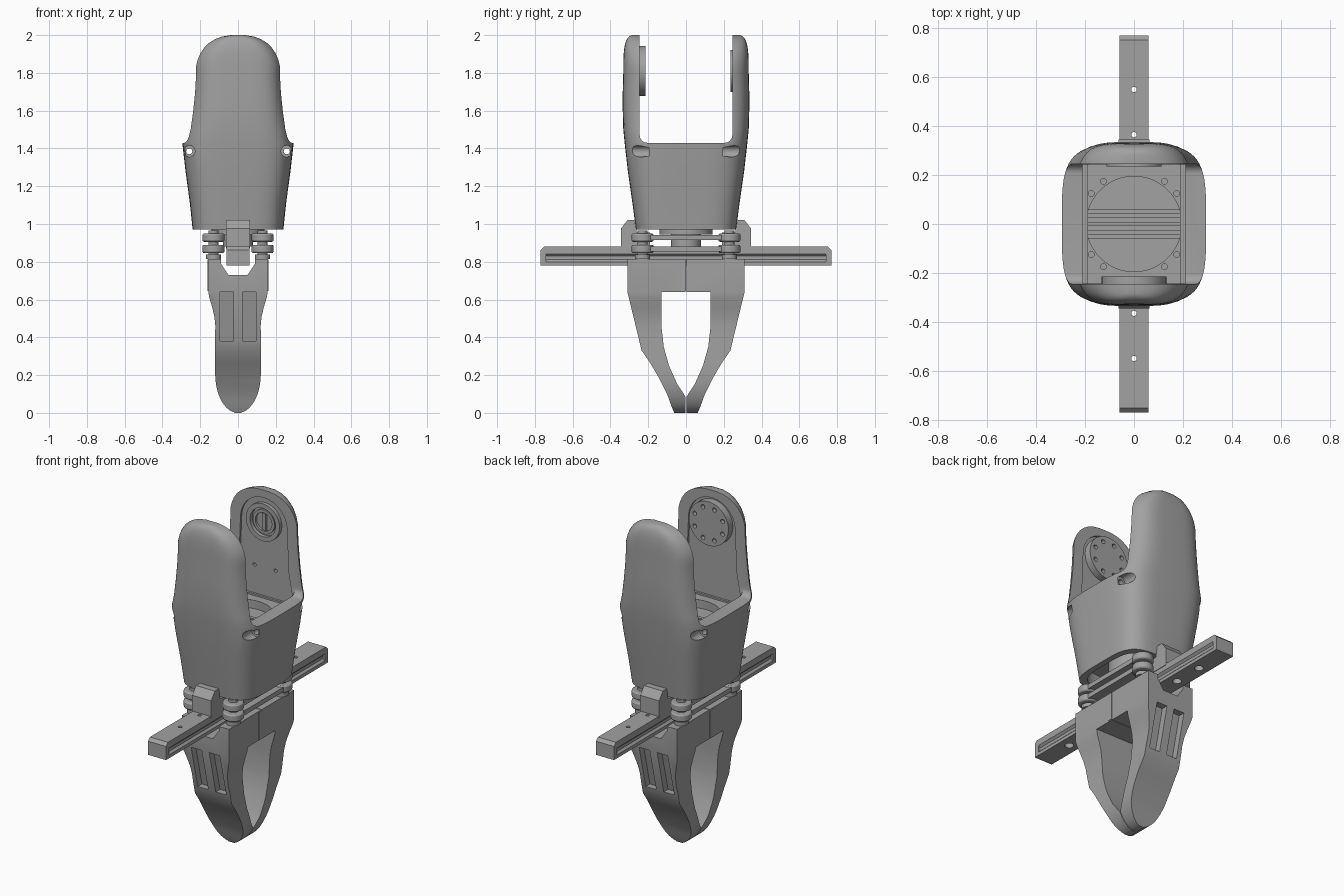
import bpy, bmesh, math

old = bpy.data.objects.get("Cube")
if old:
    bpy.data.objects.remove(old, do_unlink=True)

grey = bpy.data.materials.new("machined grey")
grey.use_nodes = True
grey.diffuse_color = (0.36, 0.36, 0.36, 1)
grey.node_tree.nodes["Principled BSDF"].inputs["Base Color"].default_value = grey.diffuse_color


def skin(name, rings):
    """Closed solid through a stack of rings with equal point counts."""
    bm = bmesh.new()
    rows = [[bm.verts.new(p) for p in ring] for ring in rings]
    n = len(rows[0])
    for lo, hi in zip(rows, rows[1:]):
        for i in range(n):
            j = (i + 1) % n
            bm.faces.new((lo[i], lo[j], hi[j], hi[i]))
    bm.faces.new(rows[0])
    bm.faces.new(rows[-1])
    bmesh.ops.recalc_face_normals(bm, faces=bm.faces)
    mesh = bpy.data.meshes.new(name)
    bm.to_mesh(mesh)
    bm.free()
    mesh.materials.append(grey)
    ob = bpy.data.objects.new(name, mesh)
    bpy.context.collection.objects.link(ob)
    return ob


PLACE = {"x": lambda u, v, t: (t, u, v),
         "y": lambda u, v, t: (u, t, v),
         "z": lambda u, v, t: (u, v, t)}


def prism(name, axis, pts, a, b):
    return skin(name, [[PLACE[axis](u, v, t) for u, v in pts] for t in (a, b)])


def arc(u, v, r, start, end, n):
    angles = [math.radians(start + (end - start) * i / n) for i in range(n + 1)]
    return [(u + r * math.cos(t), v + r * math.sin(t)) for t in angles]


def rod(name, axis, u, v, r, a, b, n=32):
    return prism(name, axis, arc(u, v, r, 0, 360, n)[:-1], a, b)


def box(name, x0, x1, y0, y1, z0, z1):
    return prism(name, "z", [(x0, y0), (x1, y0), (x1, y1), (x0, y1)], z0, z1)


def carve(ob, cutters, operation="DIFFERENCE"):
    for c in cutters:
        mod = ob.modifiers.new("carve", "BOOLEAN")
        mod.operation, mod.solver, mod.object = operation, "EXACT", c
        bpy.context.view_layer.objects.active = ob
        bpy.ops.object.modifier_apply(modifier=mod.name)
        bpy.data.objects.remove(c, do_unlink=True)


def soft(ob, width):
    mod = ob.modifiers.new("soft edges", "BEVEL")
    mod.width, mod.segments, mod.limit_method = width, 2, "ANGLE"
    return ob


def oval(hx, hy, z, n=72):
    """Squarish superellipse ring."""
    power = lambda c: math.copysign(abs(c) ** 0.5, c)
    return [(hx * power(math.cos(t)), hy * power(math.sin(t)), z)
            for t in (2 * math.pi * i / n for i in range(n))]


def mirrored(half):
    return half + [(-u, v) for u, v in reversed(half)]


# Housing: lofted outer body with two rounded arms
sections = [(0.24, 0.265, 0.97), (0.256, 0.285, 1.12), (0.278, 0.308, 1.28),
            (0.295, 0.325, 1.43), (0.274, 0.332, 1.5), (0.258, 0.335, 1.6),
            (0.247, 0.335, 1.7), (0.242, 0.332, 1.8)]
for i in range(1, 9):
    t = math.radians(10.5 * i)
    hy = 0.332 - 0.045 * (i / 8) ** 3
    sections.append((0.245 * math.cos(t) ** 0.75, hy, 1.8 + 0.2 * math.sin(t) / math.sin(math.radians(84))))
housing = skin("housing", [oval(*s) for s in sections])

gap = ([(-0.245, 2.1)] + arc(-0.205, 1.47, 0.04, 180, 270, 8)
       + arc(0.205, 1.47, 0.04, 270, 360, 8) + [(0.245, 2.1)])
arch = [(-0.2, 1.36), (0.2, 1.36), (0.165, 1.55)] + arc(0, 1.8, 0.155, 0, 180, 24) + [(-0.165, 1.55)]
cuts = [prism("gap", "x", gap, -0.5, 0.5),
        box("tray", -0.21, 0.21, -0.244, 0.244, 1.35, 1.6),
        prism("arch", "y", arch, -0.257, 0.257),
        rod("well", "z", 0, 0, 0.195, 1.3, 1.5, 48),
        skin("underside", [oval(0.205, 0.225, z) for z in (0.9, 1.05)])]
for sx in (-1, 1):
    cuts.append(rod("bolt_hole", "y", sx * 0.258, 1.385, 0.016, -0.5, 0.5, 24))
    cuts.append(rod("rear_hole", "y", sx * 0.07, 1.53, 0.01, 0.2, 0.28, 12))
    for sy in (-1, 1):
        cuts.append(rod("countersink", "y", sx * 0.258, 1.385, 0.03, sy * 0.195, sy * 0.5, 24))
        for u, v in ((0.125, 0.175), (0.175, 0.125)):
            cuts.append(rod("tray_hole", "z", sx * u, sy * v, 0.012, 1.32, 1.5, 12))
carve(housing, cuts)

# Tray ledges and the ribs across the round well
for s in (-1, 1):
    box("tray_ledge", s * 0.188, s * 0.212, -0.243, 0.243, 1.34, 1.395)
for y in (-0.05, -0.017, 0.017, 0.05):
    box("well_rib", -0.188, 0.188, y - 0.01, y + 0.01, 1.29, 1.325)

# Front arm: drilled hub
hub = rod("front_hub", "y", 0, 1.81, 0.132, -0.262, -0.215, 48)
holes = [rod("hub_hole", "y", u, v, 0.013, -0.24, -0.2, 16)
         for u, v in arc(0, 1.81, 0.1, 22.5, 337.5, 7)]
carve(hub, holes)

# Rear arm: bearing ring with a recessed centre
ring = rod("rear_ring", "y", 0, 1.81, 0.112, 0.235, 0.262, 48)
carve(ring, [rod("bore", "y", 0, 1.81, 0.085, 0.2, 0.3, 48)])
inner_ring = rod("rear_inner_ring", "y", 0, 1.81, 0.072, 0.243, 0.262, 40)
carve(inner_ring, [rod("bore", "y", 0, 1.81, 0.055, 0.2, 0.3, 40)])
box("rear_key", -0.012, 0.012, 0.245, 0.262, 1.76, 1.86)

# Drive shaft under the housing
rod("drive_shaft", "z", 0, 0, 0.14, 0.945, 1.06, 48)
rod("drive_hub", "z", 0, 0, 0.08, 0.88, 0.95, 32)

# Links, with rollers, pins and posts at both ends
for sx in (-1, 1):
    x = sx * 0.13
    for z in (0.868, 0.928):
        bar = arc(x, 0.23, 0.04, 0, 180, 12) + arc(x, -0.23, 0.04, 180, 360, 12)
        prism("link_bar", "z", bar, z - 0.014, z + 0.014)
        for y in (-0.23, 0.23):
            soft(rod("link_roller", "z", x, y, 0.058, z - 0.022, z + 0.022), 0.008)
    for y in (-0.23, 0.23):
        rod("link_pin", "z", x, y, 0.026, 0.81, 0.965, 24)
        rod("link_washer", "z", x, y, 0.04, 0.815, 0.838, 24)

# Slide rail with grooved sides
rail_half = [(0.06, 0.78), (0.06, 0.8), (0.048, 0.812), (0.048, 0.83), (0.06, 0.842), (0.06, 0.88)]
rail = prism("slide_rail", "y", mirrored(rail_half), -0.745, 0.745)
holes = []
for y in (-0.55, -0.365, 0.365, 0.55):
    holes.append(rod("rail_hole", "z", 0, y, 0.011, 0.7, 1, 16))
    holes.append(rod("rail_counterbore", "z", 0, y, 0.025, 0.7, 0.81, 20))
carve(rail, holes)

# Rail end caps, carriages and fingers, one of each per side
for s in (-1, 1):
    side = "front" if s < 0 else "rear"
    flip = lambda pts: [(s * u, v) for u, v in pts]
    cap = [(0.74, 0.78), (0.77, 0.78), (0.77, 0.862), (0.752, 0.88), (0.74, 0.88)]
    prism(side + "_end_cap", "x", flip(cap), -0.06, 0.06)
    block = [(0.19, 0.87), (0.345, 0.87), (0.345, 0.975), (0.31, 1.02),
             (0.262, 1.02), (0.262, 0.955), (0.19, 0.955)]
    prism(side + "_carriage", "x", flip(block), -0.063, 0.063)

    # Finger: side profile trimmed by the front outline
    profile = [(0.002, 0.815), (0.31, 0.815), (0.31, 0.64), (0.235, 0.33), (0.19, 0.265),
               (0.14, 0.18), (0.1, 0.1), (0.075, 0.03), (0.062, 0), (0.002, 0), (0.002, 0.085),
               (0.045, 0.15), (0.09, 0.25), (0.118, 0.35), (0.13, 0.46), (0.13, 0.64), (0.002, 0.64)]
    finger = prism(side + "_finger", "x", flip(profile), -0.2, 0.2)
    tip = [(0.12 * math.sin(t), 0.2 - 0.2 * math.cos(t)) for t in (math.pi * i / 24 for i in range(1, 12))]
    outline = tip + [(0.122, 0.22), (0.122, 0.38), (0.12, 0.46), (0.125, 0.51), (0.137, 0.56),
                     (0.152, 0.61), (0.157, 0.64), (0.157, 0.83)]
    carve(finger, [prism("outline", "y", mirrored([(0.02, 0)] + outline), -0.5, 0.5)], "INTERSECT")
    slot = [(0.4, 0.64), (0.27, 0.64), (0.207, 0.38), (0.4, 0.38)]
    channel = mirrored([(0.05, 0.73), (0.09, 0.79), (0.09, 0.85)])
    carve(finger, [prism("slot", "x", flip(slot), a, a + 0.07) for a in (-0.095, 0.025)]
          + [prism("channel", "y", channel, -0.5, 0.5)])

# Narrow keeper tabs at the finger joint
for s in (-1, 1):
    box("joint_tab", s * 0.14, s * 0.161, -0.028, 0.001, 0.645, 0.812)

# Smooth the rounded surfaces, keeping hard edges
for ob in bpy.context.view_layer.objects:
    ob.select_set(ob.type == "MESH" and grey.name in ob.data.materials)
    if ob.select_get():
        bpy.context.view_layer.objects.active = ob
bpy.ops.object.shade_smooth_by_angle(angle=math.radians(28))
